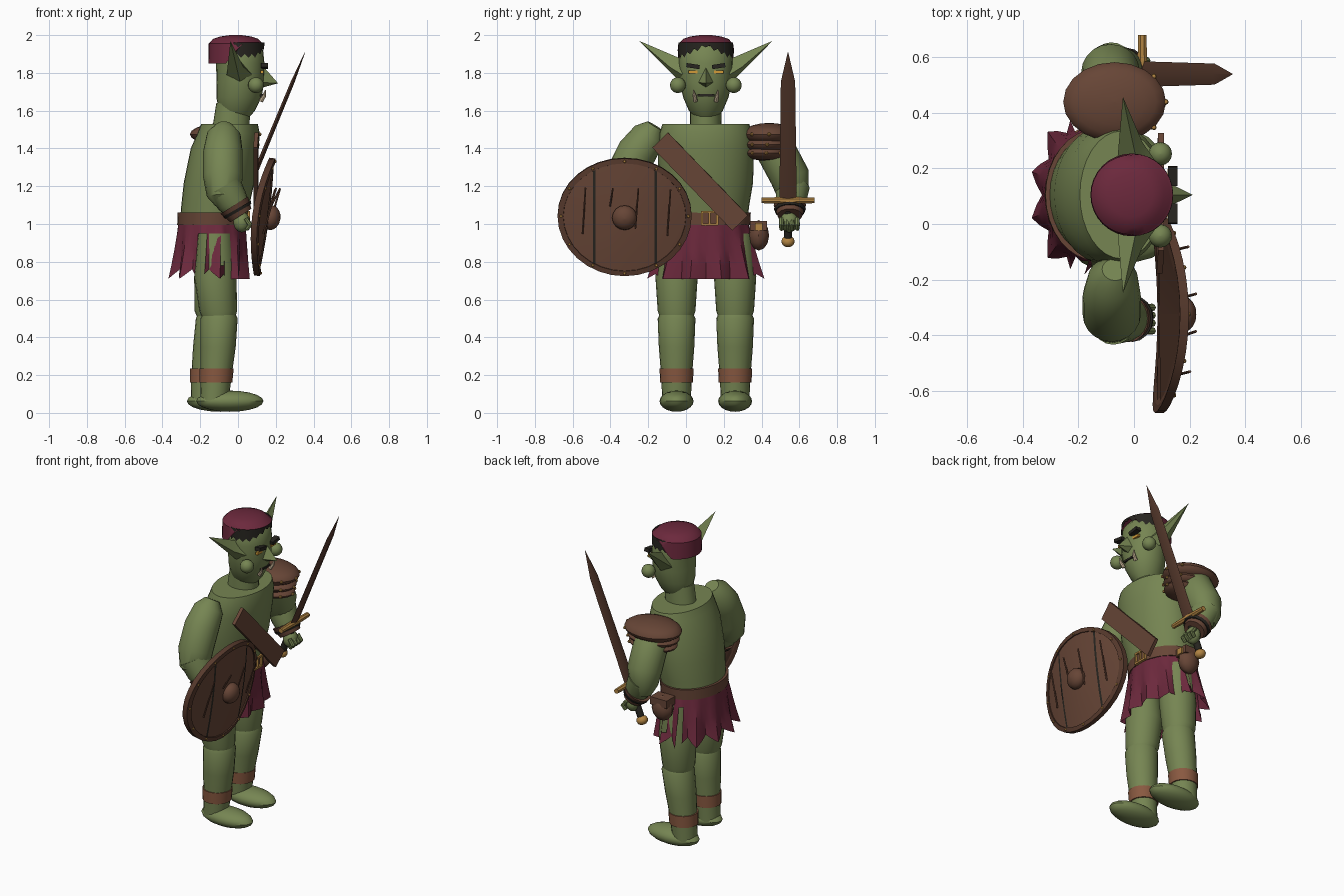
import bpy, bmesh, math
from mathutils import Vector, Matrix

if "Cube" in bpy.data.objects:
    bpy.data.objects.remove(bpy.data.objects["Cube"])

C = 0.105  # body centre line in y


def mat(name, r, g, b):
    m = bpy.data.materials.new(name)
    m.diffuse_color = (r, g, b, 1)
    m.use_nodes = True
    m.node_tree.nodes["Principled BSDF"].inputs["Base Color"].default_value = m.diffuse_color
    return m


SKIN = mat("green skin", .18, .235, .085)
CLOTH = mat("burgundy cloth", .15, .022, .046)
LEATHER = mat("brown leather", .135, .06, .037)
WOOD = mat("dark wood", .095, .042, .026)
GOLD = mat("gold", .44, .23, .055)
WRAP = mat("ankle wrap", .25, .1, .052)
DARK = mat("dark hair", .02, .018, .014)
IVORY = mat("ivory", .6, .48, .32)
EYE = mat("yellow eye", .65, .33, .04)


def make(name, verts, faces, m, mw=None):
    me = bpy.data.meshes.new(name)
    me.from_pydata([tuple(v) for v in verts], [], faces)
    bm = bmesh.new()
    bm.from_mesh(me)
    bmesh.ops.recalc_face_normals(bm, faces=bm.faces)
    bm.to_mesh(me)
    bm.free()
    me.materials.append(m)
    ob = bpy.data.objects.new(name, me)
    bpy.context.collection.objects.link(ob)
    if mw:
        ob.matrix_world = mw
    return ob


def skin_rings(name, rings, m, mw=None, caps=True):
    n = len(rings[0])
    faces = [(i*n+j, i*n+(j+1) % n, (i+1)*n+(j+1) % n, (i+1)*n+j)
             for i in range(len(rings)-1) for j in range(n)]
    if caps:
        faces += [tuple(range(n)), tuple(range((len(rings)-1)*n, len(rings)*n))]
    return make(name, [v for r in rings for v in r], faces, m, mw)


def loft(name, prof, m, n=24, mw=None, caps=True):
    """prof: (cx, cy, z, rx, ry)"""
    ang = [2*math.pi*j/n for j in range(n)]
    return skin_rings(name, [[(x+rx*math.cos(a), y+ry*math.sin(a), z) for a in ang]
                             for x, y, z, rx, ry in prof], m, mw, caps)


def tube(name, pts, m, n=16, mw=None):
    """pts: (x, y, z, radius) along a path"""
    p = [Vector(q[:3]) for q in pts]
    rings = []
    for i, q in enumerate(pts):
        t = (p[min(i+1, len(p)-1)] - p[max(i-1, 0)]).normalized()
        u = t.cross(Vector((1, 0, 0))).normalized()
        v = t.cross(u)
        rings.append([p[i] + q[3]*(u*math.cos(2*math.pi*j/n) + v*math.sin(2*math.pi*j/n))
                      for j in range(n)])
    return skin_rings(name, rings, m, mw)


def ball(name, c, r, m, seg=16, mw=None):
    k = seg // 2
    prof = [(c[0], c[1], c[2]-r[2]*math.cos(math.pi*i/k),
             max(.0005, r[0]*math.sin(math.pi*i/k)), max(.0005, r[1]*math.sin(math.pi*i/k)))
            for i in range(k+1)]
    return loft(name, prof, m, seg, mw)


def box(name, c, s, m, mw=None):
    v = [(c[0]+x*s[0]/2, c[1]+y*s[1]/2, c[2]+z*s[2]/2)
         for x in (-1, 1) for y in (-1, 1) for z in (-1, 1)]
    return make(name, v, [(0, 1, 3, 2), (4, 5, 7, 6), (0, 1, 5, 4), (2, 3, 7, 6),
                          (0, 2, 6, 4), (1, 3, 7, 5)], m, mw)


# Torso, neck and head
loft("torso", [(-.135, C, .98, .175, .215), (-.12, C, 1.1, .18, .23), (-.10, C, 1.22, .187, .25),
               (-.07, C, 1.4, .18, .255), (-.05, C, 1.48, .165, .245), (-.045, C, 1.53, .15, .23),
               (-.035, C, 1.53, .09, .08)], SKIN, 32)
ball("pelvis", (-.13, C, .95), (.16, .2, .1), SKIN)
loft("neck", [(-.04, C, 1.48, .1, .083), (-.025, C, 1.64, .09, .083)], SKIN)
loft("head", [(-.01, C, 1.565, .07, .06), (-.005, C, 1.6, .095, .09), (.005, C, 1.67, .12, .12),
              (.012, C, 1.75, .126, .138), (.012, C, 1.85, .128, .143), (.005, C, 1.92, .128, .138),
              (0, C, 1.97, .09, .1)], SKIN)

# Cap: low at the back, cut high over the brow
N = 32
ang = [2*math.pi*j/N for j in range(N)]
rings = [[(-.008+.149*math.cos(a), C+.149*math.sin(a),
           1.85 + .1*min(1, max(0, (math.cos(a)+.35)/.5))) for a in ang]]
for z, r in ((1.955, .143), (1.98, .12), (1.993, .08), (2, .03)):
    rings.append([(-.012+r*math.cos(a), C+r*math.sin(a), z) for a in ang])
skin_rings("cap", rings, CLOTH)

# Jagged hair under the cap front
v, f = [], []
for j in range(25):
    a = math.radians(-102 + 8.5*j)
    low = 1.935 - .055*min(1, abs(a)/.9) + (.02 if j % 2 else 0)
    for z, r in ((low, .143), (1.96, .142)):
        v.append((.004+(r-.006)*math.cos(a), C+(r+.003)*math.sin(a), z))
    if j:
        f.append((2*j-2, 2*j, 2*j+1, 2*j-1))
make("hair", v, f, DARK)

# Face
make("nose", [(.12, C, 1.85), (.12, C-.045, 1.75), (.12, C+.045, 1.75), (.212, C, 1.745), (.12, C, 1.72)],
     [(0, 1, 3), (0, 3, 2), (1, 4, 3), (2, 3, 4), (0, 2, 4, 1)], SKIN)
box("mouth", (.122, C, 1.682), (.02, .09, .012), DARK)
for s in (-1, 1):
    make("ear", [(.075, C+s*.125, 1.79), (.01, C+s*.12, 1.87), (-.06, C+s*.125, 1.79),
                 (.01, C+s*.14, 1.755), (-.04, C+s*.354, 1.97), (.03, C+s*.19, 1.83)],
         [(0, 1, 5), (1, 4, 5), (1, 2, 4), (2, 3, 4), (3, 5, 4), (3, 0, 5), (0, 3, 2, 1)], SKIN)
    ball("cheek", (.095, C+s*.148, 1.735), (.042, .042, .042), SKIN)
    box("eye", (.128, C+s*.068, 1.805), (.016, .05, .016), EYE)
    tilt = Matrix.Translation((.14, C+s*.068, 1.836)) @ Matrix.Rotation(s*.15, 4, 'X')
    box("eyebrow", (0, 0, 0), (.035, .07, .022), DARK, tilt)
    tube("tusk", [(.12, C+s*.055, 1.65, .012), (.14, C+s*.06, 1.68, .01), (.145, C+s*.066, 1.71, .002)], IVORY, 8)

# Legs, feet and ankle wraps
for s, d in ((-1, 0), (1, -.05)):
    y = C + s*.155
    loft("thigh", [(-.12, y, .95, .09, .09), (-.12, y, .72, .112, .112), (-.105+d*.5, y, .54, .1, .1),
                   (-.1+d*.5, y, .48, .08, .08)], SKIN, 20)
    loft("shin", [(-.1+d*.5, y, .54, .08, .08), (-.1+d*.5, y, .5, .098, .1), (-.105+d*.8, y, .35, .093, .094),
                  (-.115+d, y, .2, .082, .082), (-.125+d, y, .06, .075, .075)], SKIN, 20)
    loft("ankle_wrap", [(-.117+d, y, .16, .087, .087), (-.113+d, y, .235, .09, .09)], WRAP, 20)
    ball("foot", (-.043+d, y, .062), (.178, .09, .056), SKIN, 20)

# Pleated skirt with torn side slits
v, f = [], []
P, levels = 48, (1.03, .95, .86, .78, .71)
for i, z in enumerate(levels):
    t = i / 4
    for j in range(P):
        a = 2*math.pi*j/P
        k = 1 - .2*t*(.5+.5*math.cos(12*a))
        v.append((-.135-.018*t+(.178+.045*t)*k*math.cos(a), C+(.222+.1*t)*k*math.sin(a),
                  z + (.025*math.cos(12*a)+.025 if i == 4 and math.cos(a) < .5 else 0)))
for i in range(4):
    for j in range(P):
        torn = (i in (1, 2) and j in (38, 10)) or (i > 0 and j in (33, 34, 14))
        if not torn:
            f.append((i*P+j, i*P+(j+1) % P, (i+1)*P+(j+1) % P, (i+1)*P+j))
make("skirt", v, f, CLOTH)

# Belt, buckle, pouch, chest strap
loft("belt", [(-.136, C, .995, .186, .235), (-.133, C, 1.06, .186, .238)], LEATHER, 32)
for y, z, h, w in ((.125, 1.063, .012, .09), (.125, .997, .012, .09), (.085, 1.03, .07, .012),
                   (.165, 1.03, .07, .012), (.125, 1.03, .07, .01)):
    box("buckle", (.055, y, z), (.016, w, h), GOLD)
ball("pouch", (-.1, .385, .94), (.07, .055, .08), LEATHER, 12)
box("pouch_flap", (-.1, .385, .99), (.12, .09, .05), LEATHER)
box("pouch_clasp", (-.035, .385, .985), (.012, .04, .04), GOLD)
strap = Matrix.Translation((.095, .075, 1.225)) @ Matrix.Rotation(math.radians(-46), 4, 'X') @ Matrix.Rotation(.05, 4, 'Y')
box("chest_strap", (0, 0, 0), (.022, .61, .115), LEATHER, strap)

# Arms
tube("right_upper_arm", [(-.07, -.34, 1.1, .05), (-.075, -.34, 1.15, .09), (-.08, -.325, 1.25, .105),
                         (-.08, -.26, 1.38, .105), (-.075, -.195, 1.47, .09), (-.07, -.165, 1.52, .045)], SKIN, 20)
tube("right_forearm", [(.015, -.34, 1.06, .06), (-.03, -.34, 1.12, .085), (-.075, -.34, 1.2, .095)], SKIN, 20)
tube("left_upper_arm", [(-.09, .57, 1.1, .05), (-.09, .565, 1.16, .085), (-.085, .55, 1.25, .105),
                        (-.08, .47, 1.4, .105), (-.075, .41, 1.48, .08)], SKIN, 20)
tube("left_forearm", [(-.01, .545, 1.06, .06), (-.045, .555, 1.12, .08), (-.085, .565, 1.2, .09)], SKIN, 20)
for x, y in ((0, -.34), (-.02, .55)):
    tube("wrist_cuff", [(x+.015, y, 1.045, .066), (x-.02, y, 1.1, .086)], LEATHER)
    tube("cuff_band", [(x+.002, y, 1.066, .079), (x-.006, y, 1.08, .085)], DARK)
    ball("hand", (x+.02, y-.005, 1.01), (.045, .05, .055), SKIN, 12)
    for k in range(4):
        tube("finger", [(x+.045, y-.045+.028*k, .97, .01), (x+.065, y-.045+.028*k, .995, .014),
                        (x+.04, y-.045+.028*k, 1.03, .012)], SKIN, 8)

# Layered shoulder armour with studs
for x, y, z, rx, ry, rz in ((-.07, .44, 1.475, .185, .143, .06), (-.065, .43, 1.42, .17, .125, .045),
                            (-.06, .425, 1.375, .16, .115, .04)):
    ball("shoulder_plate", (x, y, z), (rx, ry, rz), LEATHER, 20)
    for k in (-40, 0, 40):
        a = math.radians(k)
        ball("shoulder_stud", (x+rx*math.cos(a), y+ry*math.sin(a), z), (.01, .01, .01), GOLD, 8)

# Sword, built upright then leaned forward
sw = Matrix.Translation((.03, .54, 1.125)) @ Matrix.Rotation(math.atan2(.325, .785), 4, 'Y')
loft("blade", [(0, 0, 0, .013, .046), (0, 0, .68, .01, .038), (0, 0, .85, .001, .001)], WOOD, 4, sw)
tube("crossguard", [(0, -.14, 0, .016), (0, 0, 0, .02), (0, .14, 0, .016)], GOLD, 8, sw)
tube("grip", [(0, 0, -.21, .022), (0, 0, 0, .022)], DARK, 12, sw)
ball("pommel", (0, 0, -.235), (.036, .036, .03), GOLD, 12, sw)

# Shield: local x is across, y up, z outward
s, c = math.sin(.13), math.cos(.13)
sh = Matrix(((0, s, c, .145), (1, 0, 0, -.325), (0, c, -s, 1.037), (0, 0, 0, 1)))


def bend(x, y, z):
    return (x, y*.885, z - .05*(x/.355)**2 + .015*(1-(x*x+y*y)/.126))


def disc(name, prof, m):
    skin_rings(name, [[bend(r*math.cos(a), r*math.sin(a), z) for a in ang] for r, z in prof], m, sh)


disc("shield_board", [(.01, -.02), (.2, -.02), (.33, -.02), (.33, .005), (.25, .005), (.12, .005), (.01, .005)], LEATHER)
disc("shield_rim", [(.32, -.02), (.355, -.02), (.355, .012), (.325, .012), (.32, -.02)], WOOD)
ball("shield_boss", (0, 0, .03), (.066, .066, .05), LEATHER, 16, sh)
for x in (-.16, .165):
    v = [bend(x+e, y, .008) for y in (-.285, -.15, 0, .15, .285) for e in (-.007, .007)]
    make("plank_seam", v, [(2*i, 2*i+1, 2*i+3, 2*i+2) for i in range(4)], DARK, sh)
for x, lo, hi in ((-.215, -.09, .16), (-.07, .06, .16), (.065, -.06, .16), (.235, -.1, .15)):
    z0 = bend(x, 0, 0)[2]
    tube("splinter", [(x-.008, lo, z0+.01, .005), (x+.008, hi, z0+.045, .005)], LEATHER, 6, sh)
for k in range(12):
    a = math.pi*k/6
    ball("rim_stud", bend(.337*math.cos(a), .337*math.sin(a), .014), (.008, .008, .006), GOLD, 8, sh)

# Smooth shading with sharp creases
for o in bpy.context.scene.objects:
    o.select_set(True)
    bpy.context.view_layer.objects.active = o
bpy.ops.object.shade_smooth_by_angle(angle=math.radians(35))
